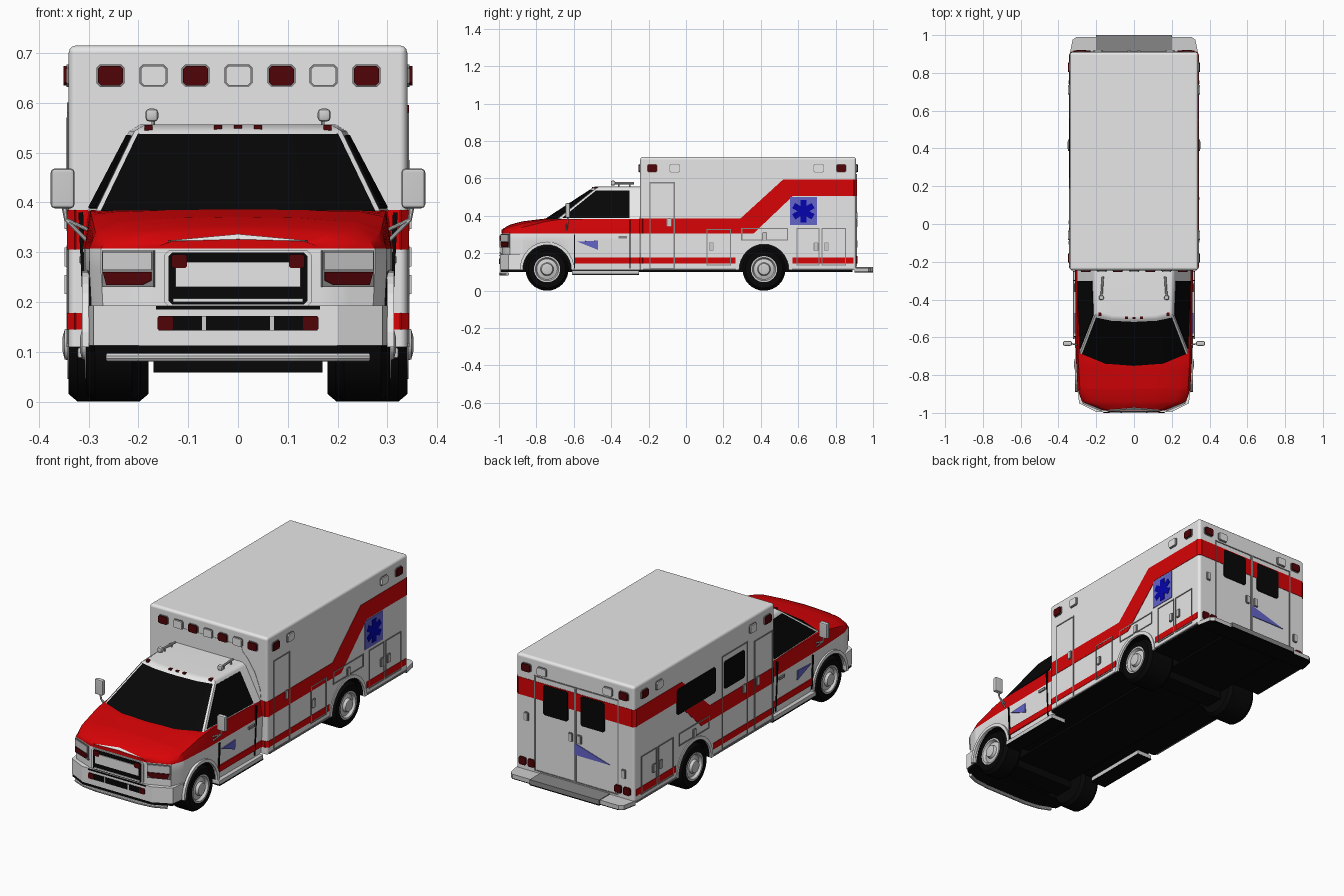
import bpy, bmesh, math
from mathutils import Vector, Matrix

if "Cube" in bpy.data.objects:
    bpy.data.objects.remove(bpy.data.objects["Cube"])
COLOURS = {"white": (.96, .96, .96), "red": (.68, .001, .002), "lamp_red": (.08, .001, .002), "black": (.002, .002, .002),
           "dark_grey": (.24, .24, .24), "light_grey": (.62, .62, .62), "pale_grey": (.82, .82, .82),
           "pale_blue": (.13, .13, .6), "deep_blue": (.001, .001, .42)}
MATS = {k: bpy.data.materials.new(k) for k in COLOURS}
for k, c in COLOURS.items():
    MATS[k].diffuse_color = (*c, 1)

def finish(name, bm, mats, smooth=False):
    bmesh.ops.recalc_face_normals(bm, faces=bm.faces)
    me = bpy.data.meshes.new(name)
    bm.to_mesh(me)
    for m in mats.split():
        me.materials.append(MATS[m])
    ob = bpy.data.objects.new(name, me)
    bpy.context.collection.objects.link(ob)
    if smooth:
        bpy.ops.object.select_all(action='DESELECT')
        ob.select_set(True)
        bpy.context.view_layer.objects.active = ob
        bpy.ops.object.shade_smooth_by_angle(angle=math.radians(35))
        ob.modifiers.new("normals", 'WEIGHTED_NORMAL').keep_sharp = True

def bridge(bm, a, b):
    n = len(a)
    return [bm.faces.new((a[i], a[(i + 1) % n], b[(i + 1) % n], b[i])) for i in range(n)]

def prism(bm, pts, shift):
    a, b = [bm.verts.new(p) for p in pts], [bm.verts.new(Vector(p) + Vector(shift)) for p in pts]
    return [bm.faces.new(a[::-1]), bm.faces.new(b)] + bridge(bm, a, b)

def panel(name, polys, mat, th=.006):  # thin plates centred on flat polygons
    bm = bmesh.new()
    for p in polys:
        p = [Vector(q) for q in p]
        n = sum(((p[i] - p[0]).cross(p[i + 1] - p[0]) for i in range(1, len(p) - 1)), Vector()).normalized() * th
        prism(bm, [q - n / 2 for q in p], n)
    finish(name, bm, mat)

def slab(name, pts, z0, z1, mat, bevel=0):  # plan outline raised from z0 to z1
    bm = bmesh.new()
    prism(bm, [(x, y, z0) for x, y in pts], (0, 0, z1 - z0))
    if bevel:
        bmesh.ops.bevel(bm, geom=bm.edges[:], offset=bevel, segments=2, affect='EDGES', profile=.5)
    finish(name, bm, mat, bevel > 0)

def lathe(name, profile, centre, sign, mat, n=32):  # spin (radius, offset) points about x
    bm = bmesh.new()
    turn = [2 * math.pi * i / n for i in range(n)]
    rings = [[bm.verts.new(Vector(centre) + Vector((sign * o, r * math.cos(t), r * math.sin(t)))) for t in turn] for r, o in profile]
    for a, b in zip(rings, rings[1:]):
        bridge(bm, a, b)
    bm.faces.new(rings[0])
    bm.faces.new(rings[-1])
    finish(name, bm, mat, True)

def pipe(name, pts, r, mat):
    bm = bmesh.new()
    for a, b in zip(map(Vector, pts), map(Vector, pts[1:])):
        spin = (b - a).to_track_quat('Z', 'Y').to_matrix().to_4x4()
        bmesh.ops.create_cone(bm, cap_ends=True, segments=10, radius1=r, radius2=r, depth=(b - a).length + r * .5,
                              matrix=Matrix.Translation((a + b) / 2) @ spin)
    finish(name, bm, mat, True)

X, Y0, Y1, Z0, Z1, B = .34, -.245, .91, .11, .715, .015
FRONT_AXLE, REAR_AXLE, AXLE_Z = -.743, .417, .115
SIDES = {"right": lambda u, v: (X, u, v), "left": lambda u, v: (-X, u, v),
         "front": lambda u, v: (u, Y0, v), "back": lambda u, v: (u, Y1, v)}

def on(side, pts):
    return [SIDES[side](u, v) for u, v in pts]

def rect(u0, u1, v0, v1, c=0):  # rectangle, with cut corners when c is given
    if not c:
        return [(u0, v0), (u1, v0), (u1, v1), (u0, v1)]
    return [(u0 + c, v0), (u1 - c, v0), (u1, v0 + c), (u1, v1 - c), (u1 - c, v1), (u0 + c, v1), (u0, v1 - c), (u0, v0 + c)]

def frame(u0, u1, v0, v1, w=.006):
    return [rect(u0, u1, v0, v0 + w), rect(u0, u1, v1 - w, v1), rect(u0, u0 + w, v0, v1), rect(u1 - w, u1, v0, v1)]

def arc(y, r, n, k=1.04):  # half circle over a wheel, as (y, z)
    return [(y - r * math.cos(math.pi * i / n), Z0 + k * r * math.sin(math.pi * i / n)) for i in range(n + 1)]

def arch_ring(y, r0, r1):
    a, b = arc(y, r0, 16), arc(y, r1, 16)
    return [(a[i], b[i], b[i + 1], a[i + 1]) for i in range(16)]

# Patient box: side profile with rear wheel arch, rounded top and corners
bm = bmesh.new()
prism(bm, [(-X, y, z) for y, z in [(Y0, Z0)] + arc(REAR_AXLE, .135, 16) + [(Y1, Z0), (Y1, Z1), (Y0, Z1)]], (2 * X, 0, 0))
edges = [e for e in bm.edges if min(v.co.z for v in e.verts) > Z1 - .01 or abs(e.verts[0].co.z - e.verts[1].co.z) > .5]
bmesh.ops.bevel(bm, geom=edges, offset=B, segments=3, affect='EDGES', profile=.5)
bmesh.ops.recalc_face_normals(bm, faces=bm.faces)
for f in bm.faces:
    f.material_index = 1 if f.normal.z < -.05 else 2 if f.normal.z > .9 else 0
finish("patient_box", bm, "white black pale_grey", True)
# Painted stripes, wrapped around the box corners
e0, e1 = Y0 + B, Y1 - B
band = [(e0, .305), (.36, .305), (.57, .505), (e1, .505), (e1, .595), (.52, .595), (.29, .385), (e0, .385)]
for s in ("right", "left"):
    panel(s + "_stripe", [on(s, band), on(s, rect(e0, .265, .145, .178)), on(s, rect(.57, e1, .145, .178))], "red", .004)
    panel(s + "_rear_arch_trim", [on(s, p) for p in arch_ring(REAR_AXLE, .133, .15)], "pale_grey", .009)
    panel(s + "_sill", [on(s, rect(e0, .27, .11, .118)), on(s, rect(.565, e1, .11, .118))], "dark_grey", .008)
panel("back_stripe", [on("back", rect(-X + B, X - B, .505, .595))], "red", .004)
panel("front_stripe", [on("front", rect(-X + B, X - B, a, b)) for a, b in ((.305, .385), (.145, .178))], "red", .004)
half = [(.305, .387), (.3, .44), (.27, .52), (.23, .58), (.2, .61), (.19, .64)]
panel("front_shield", [on("front", half + [(-x, z) for x, z in half[::-1]])], "pale_grey", .004)
for sx in (-1, 1):
    for y, sy, zs in ((Y0, -1, ((.305, .385), (.145, .178))), (Y1, 1, ((.505, .595),))):
        panel("corner_stripe", [[(sx * X, y - sy * B, a), (sx * (X - B), y, a), (sx * (X - B), y, b), (sx * X, y - sy * B, b)]
                                for a, b in zs], "red", .0095)
# Doors, compartments, handles and warning lamps
lockers = [(.11, .24, .135, .33), (.295, .545, .268, .335), (.59, .715, .135, .335), (.725, .855, .135, .335)]
doors = {"right": [(-.195, -.06, .115, .58)] + lockers, "back": [(-.25, 0, .13, .625), (0, .235, .13, .625)],
         "left": [(-.225, -.075, .115, .58), (-.02, .19, .115, .6)] + lockers[1:], "front": []}
handles = {"right": [(-.09, .365), (.135, .235), (.42, .29), (.695, .235), (.75, .235)], "front": [],
           "left": [(-.1, .365), (.01, .365), (.42, .29), (.695, .235), (.75, .235)],
           "back": [(-.025, .36), (.025, .36), (-.28, .25), (.28, .4)]}
lamps = {"front": ([-.256, -.085, .087, .258], [-.17, .001, .172]), "back": ([-.28, .28], [-.19, .19]),
         "right": ([-.18, .83], [-.06, .71]), "left": ([-.18, .83], [-.06, .71])}
for s, (reds, whites) in lamps.items():
    if doors[s]:
        panel(s + "_door_seams", [on(s, q) for d in doors[s] for q in frame(*d)], "dark_grey", .006)
        panel(s + "_handles", [on(s, rect(u - .013, u + .013, v - .023, v + .023, .004)) for u, v in handles[s]], "dark_grey", .009)
        panel(s + "_levers", [on(s, rect(u - .009, u + .009, v - .019, v + .019)) for u, v in handles[s]], "light_grey", .016)
    for mat, us in (("lamp_red", reds), ("pale_grey", whites)):
        panel(s + "_lamps", [on(s, rect(u - .025, u + .025, .635, .674, .006)) for u in us], mat, .02)
    panel(s + "_lamp_bezels", [on(s, rect(u - .028, u + .028, .632, .677, .007)) for u in reds + whites], "dark_grey", .008)
panel("tail_lamps", [on("back", rect(u - .02, u + .02, .145, .185, .006)) for u in (-.3, -.25, .25, .3)], "lamp_red", .016)
# Box windows and blue decals
panel("back_windows", [on("back", rect(a, b, .435, .59, .008)) for a, b in ((-.17, -.033), (.04, .182))], "black", .009)
panel("left_windows", [on("left", rect(.247, .562, .437, .57, .008)), on("left", rect(.008, .175, .425, .567, .008))], "black", .009)
panel("back_triangle", [on("back", [(0, .335), (0, .275), (-.2, .275)])], "pale_blue", .008)
panel("blue_square", [on("right", rect(.555, .70, .35, .50))], "pale_blue", .006)
turns = [(math.cos(a), math.sin(a)) for a in (math.pi / 2, math.pi / 6, -math.pi / 6)]
panel("blue_bars", [on("right", [(.6275 + u * c - v * d, .425 + u * d + v * c) for u, v in rect(-.06, .06, -.016, .016)])
                    for c, d in turns], "deep_blue", .0095)
# Rear step with dark tread and underside
step = [(-.34, .9), (.34, .9), (.325, .975), (.305, .99), (-.305, .99), (-.325, .975)]
slab("rear_step", step, .102, .122, "light_grey")
slab("rear_step_underside", step, .098, .102, "black")
slab("rear_step_tread", rect(-.2, .2, .905, 1), .103, .126, "dark_grey")
slab("rear_tread_underside", rect(-.2, .2, .905, 1), .097, .103, "black")

def lerp(table, y):
    for (a, p), (b, q) in zip(table, table[1:]):
        if y <= b:
            return p + (q - p) * max(0, (y - a) / (b - a))

# Cab lower body and hood, lofted along y with the front arch in its lower edge
width = [(-.985, .165), (-.94, .275), (-.88, .298), (-.7, .308), (-.24, .312)]
hood = [(-.985, .325), (-.95, .35), (-.88, .37), (-.74, .387), (-.24, .386)]
edge = [(-.985, .314), (-.95, .32), (-.88, .337), (-.74, .372), (-.65, .384), (-.24, .384)]
bm, rings = bmesh.new(), []
for y, zb in [(-.985, Z0), (-.96, Z0), (-.94, Z0), (-.9, Z0)] + arc(FRONT_AXLE, .13, 14, 1.07) + [(-.5, Z0), (-.24, Z0)]:
    w, h, e = lerp(width, y), lerp(hood, y), lerp(edge, y)
    half = [(w - .008, zb), (w, .265), (w, .307), (w - .012, e), (w * .8, e + (h - e) * .65), (w * .4, h - .002)]
    rings.append([bm.verts.new((x, y, z)) for x, z in half + [(0, h)] + [(-x, z) for x, z in half[::-1]]])
for a, b in zip(rings, rings[1:]):
    for i, f in enumerate(bridge(bm, a, b)):
        f.material_index = 2 if i == 12 else 1 if 2 <= i <= 9 else 0
bm.faces.new(rings[0])
bm.faces.new(rings[-1])
finish("cab_body", bm, "white red black", True)
lip = [(-.165, .307), (.165, .307), (.153, .315), (.132, .322), (0, .326), (-.132, .322), (-.153, .315)]
panel("hood_lip", [[(x, -.985, z) for x, z in lip]], "red", .004)
panel("hood_chevron", [[(-.14, -.985, .322), (.14, -.985, .322), (0, -.973, .335)]], "white", .004)
# Cab upper: pillars, roof and inset windscreen
mirror = lambda half, z: [(x, y, z) for x, y in half] + [(-x, y, z) for x, y in half[-2::-1]]
low = mirror([(.302, -.24), (.285, -.685), (.15, -.742), (0, -.755)], .383)
top = mirror([(.218, -.24), (.208, -.485), (.12, -.504), (0, -.51)], .543)
bm = bmesh.new()
levels = [[bm.verts.new(p) for p in r] for r in (low, top, [(x * .9, y + .02 * (y < -.3), .556) for x, y, z in top])]
screen = bridge(bm, levels[0], levels[1])[1:5]
bridge(bm, levels[1], levels[2])
bm.faces.new(levels[2]).material_index = 2
bm.normal_update()
bmesh.ops.inset_region(bm, faces=screen, thickness=.01, use_even_offset=True)
for f in screen:
    f.material_index = 1
finish("cab_upper", bm, "white black pale_grey", True)
for s, side in ((-1, "left"), (1, "right")):
    block = lambda x0, x1, y0, y1: rect(*sorted((s * x0, s * x1)), y0, y1)
    # Cab side glass, stripe, decal, door seams and running board
    P = [Vector((s * x, y, z)) for x, y, z in (low[1], low[0], top[0], top[1])]
    q = lambda u, v: P[0].lerp(P[1], u).lerp(P[3].lerp(P[2], u), v)
    panel(side + "_cab_glass", [[q(.04, .03), q(.86, .03), q(.76, .94), q(.06, .94)]], "black", .009)
    flat = lambda pts: [(s * (.3105 - .0045 * (.265 - v) / .1), u, v) for u, v in pts]
    panel(side + "_cab_stripe", [flat(rect(-.6, -.245, .145, .178))], "red", .008)
    panel(side + "_door_triangle", [flat([(-.58, .262), (-.47, .268), (-.47, .218)])], "pale_blue", .009)
    panel(side + "_cab_door_seams", [flat(rect(y, y + .006, .12, z)) for y, z in ((-.303, .38), (-.6, .3))], "black", .0095)
    panel(side + "_cab_handle", [flat(rect(-.36, -.315, .278, .292))], "dark_grey", .014)
    slab(side + "_running_board", block(.235, .322, -.61, -.25), .087, .109, "light_grey", .004)
    slab(side + "_board_underside", block(.235, .322, -.61, -.25), .083, .087, "black")
    panel(side + "_front_arch_trim", [[(s * .306, *p) for p in poly] for poly in arch_ring(FRONT_AXLE, .13, .146)], "white", .014)
    # Headlamps on the angled nose corners
    nose = lambda pts: [(s * x, -.985 + (x - .165) * .41 - .003, z) for x, z in pts]
    panel(side + "_headlamp_bezel", [nose(rect(.168, .272, .23, .303))], "dark_grey", .007)
    panel(side + "_headlamp", [nose(rect(.171, .269, .264, .3))], "light_grey", .014)
    panel(side + "_turn_lamp", [nose([(.172, .243), (.19, .234), (.262, .234), (.269, .26), (.172, .26)])], "lamp_red", .014)
    # Mirror on a bent arm, and roof horn
    slab(side + "_mirror", block(.328, .376, -.645, -.62), .388, .468, "light_grey", .008)
    for z in (.445, .40):
        pipe(side + "_mirror_arm", [(s * .352, -.632, z), (s * .345, -.632, .365), (s * .295, -.64, .315 + (z - .4) * .6)], .004, "light_grey")
    pipe(side + "_horn", [(s * .172, -.38, .574), (s * .165, -.28, .574)], .006, "light_grey")
    for y in (-.36, -.3):
        pipe(side + "_horn_post", [(s * .17, y, .545), (s * .17, y, .574)], .004, "light_grey")
    slab(side + "_horn_bell", block(.16, .186, -.402, -.378), .562, .588, "light_grey", .008)
    # Wheels
    for end, y, cx, hw in (("front", FRONT_AXLE, .25, .055), ("rear", REAR_AXLE, .26, .08)):
        tyre = [(.06, -hw), (.1, -hw), (.115, -hw + .018), (.115, hw - .018), (.1, hw), (.07, hw), (.066, hw - .015)]
        lathe(f"{side}_{end}_tyre", tyre, (s * cx, y, AXLE_Z), s, "black")
        rim = [(.07, hw - .02), (.07, hw + .002), (.062, hw + .002), (.055, hw - .012), (.035, hw - .006), (.03, hw + .008), (.015, hw + .012)]
        lathe(f"{side}_{end}_rim", rim, (s * cx, y, AXLE_Z), s, "light_grey")
# Front bumper, fog lamps and push bar
nose_plan = [(-.3, -.875), (-.29, -.95), (-.2, -.995), (.2, -.995), (.29, -.95), (.3, -.875)]
slab("front_bumper", nose_plan, .113, .193, "pale_grey")
slab("bumper_underside", [(x * .993, y + .003) for x, y in nose_plan], .099, .113, "black")
front = lambda y, *r: [(x, y, z) for x, z in rect(*r)]
panel("bumper_slot", [front(-.995, -.16, .16, .143, .172), front(-.995, -.165, .165, .185, .192)], "black", .006)
panel("bumper_posts", [front(-.995, a - .004, a + .004, .143, .172) for a in (-.068, .068)], "light_grey", .009)
panel("bumper_lamps", [front(-.995, a - .016, a + .016, .143, .172, .004) for a in (-.146, .146)], "lamp_red", .01)
bar = [(.12, -.99, .089), (.2, -.98, .089), (.26, -.955, .089)]
pipe("push_bar", [(-x, y, z) for x, y, z in bar[::-1]] + bar, .009, "light_grey")
# Grille
panel("grille_surround", [front(-.988, -.148, .148, .19, .304, .01)], "white", .006)
panel("grille", [front(-.988, -.14, .14, .195, .299, .008)], "black", .009)
panel("grille_bars", [front(-.988, -.125, .125, .23, .28), front(-.988, -.13, .13, .2, .207)], "white", .016)
panel("grille_lamps", [front(-.988, a - .016, a + .016, .268, .295, .004) for a in (-.118, .118)], "lamp_red", .02)
# Cab roof marker lamps, dark underbody and axles
for x, y in ((-.18, -.488), (-.04, -.502), (0, -.502), (.04, -.502), (.18, -.488)):
    slab("roof_marker", rect(x - .008, x + .008, y, y + .02), .54, .555, "lamp_red")
for end, y in (("front", FRONT_AXLE), ("rear", REAR_AXLE)):
    slab(end + "_wheel_well", rect(-.17, .17, y - .14, y + .14), .1, .25, "black")
    slab(end + "_axle", rect(-.17, .17, y - .05, y + .05), .058, .13, "black")
slab("chassis", rect(-.17, .17, -.9, .89), .1, .12, "black")

for m in bpy.data.materials:
    if m.users and not m.is_grease_pencil:
        m.use_nodes = True
        m.node_tree.nodes["Principled BSDF"].inputs["Base Color"].default_value = m.diffuse_color
